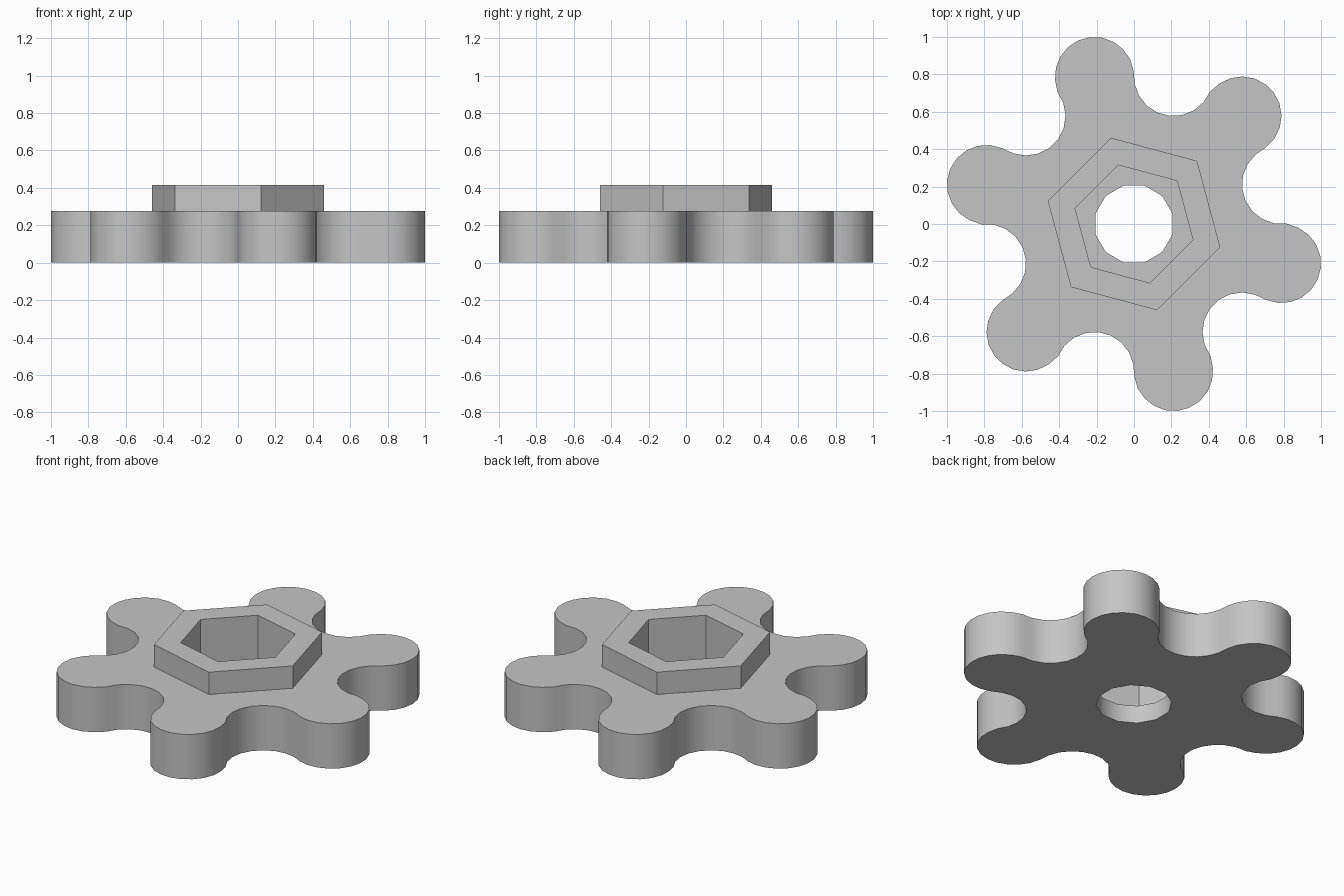
import bpy, bmesh
from math import radians, cos, sin

old = bpy.data.objects.get("Cube")
if old:
    bpy.data.objects.remove(old, do_unlink=True)

PLATE_TOP, BOSS_TOP, SOCKET_FLOOR = 0.277, 0.415, 0.11
RING, LOBE_R = 0.8165, 0.2113

grey = bpy.data.materials.new("mid_grey")
grey.use_nodes = True
colour = (0.56, 0.56, 0.56, 1)
grey.diffuse_color = colour
grey.node_tree.nodes["Principled BSDF"].inputs["Base Color"].default_value = colour


def polar(radius, degrees):
    return radius * cos(radians(degrees)), radius * sin(radians(degrees))


def polygon(radius, sides, start):
    return [polar(radius, start + i * 360 / sides) for i in range(sides)]


def prism(name, outline, low, high):
    """Closed solid with the given outline between two heights."""
    bm = bmesh.new()
    base = bm.faces.new([bm.verts.new((x, y, low)) for x, y in outline])
    top = bmesh.ops.extrude_face_region(bm, geom=[base])["geom"]
    bmesh.ops.translate(bm, vec=(0, 0, high - low),
                        verts=[v for v in top if isinstance(v, bmesh.types.BMVert)])
    bmesh.ops.recalc_face_normals(bm, faces=bm.faces)
    mesh = bpy.data.meshes.new(name)
    bm.to_mesh(mesh)
    bm.free()
    mesh.materials.append(grey)
    obj = bpy.data.objects.new(name, mesh)
    bpy.context.collection.objects.link(obj)
    return obj


def combine(target, tool, operation):
    """Apply a boolean and discard the tool solid."""
    mod = target.modifiers.new(operation, 'BOOLEAN')
    mod.operation, mod.object, mod.solver = operation, tool, 'EXACT'
    bpy.context.view_layer.objects.active = target
    bpy.ops.object.modifier_apply(modifier=mod.name)
    bpy.data.objects.remove(tool, do_unlink=True)


# Scalloped outline: tangent arcs alternate between lobes and notches
outline = []
for i in range(6):
    for angle, sweep, steps, facing in ((45 + 60 * i, 195, 11, 0),
                                        (75 + 60 * i, -165, 9, 180)):
        cx, cy = polar(RING, angle)
        for k in range(steps):
            dx, dy = polar(LOBE_R, angle + facing - sweep / 2 + sweep * k / steps)
            outline.append((cx + dx, cy + dy))

knob = prism("lobed_knob", outline, 0, PLATE_TOP)

# Raised hexagonal collar, nut socket and round through hole
combine(knob, prism("collar", polygon(0.477, 6, 45), PLATE_TOP / 2, BOSS_TOP), 'UNION')
combine(knob, prism("socket", polygon(0.326, 6, 45), SOCKET_FLOOR, 1), 'DIFFERENCE')
combine(knob, prism("bore", polygon(0.213, 12, 15), -1, 1), 'DIFFERENCE')

# Smooth scallops and bore, crisp rims and hexagons
bpy.ops.object.select_all(action='DESELECT')
knob.select_set(True)
bpy.context.view_layer.objects.active = knob
bpy.ops.object.shade_smooth_by_angle(angle=radians(32))
